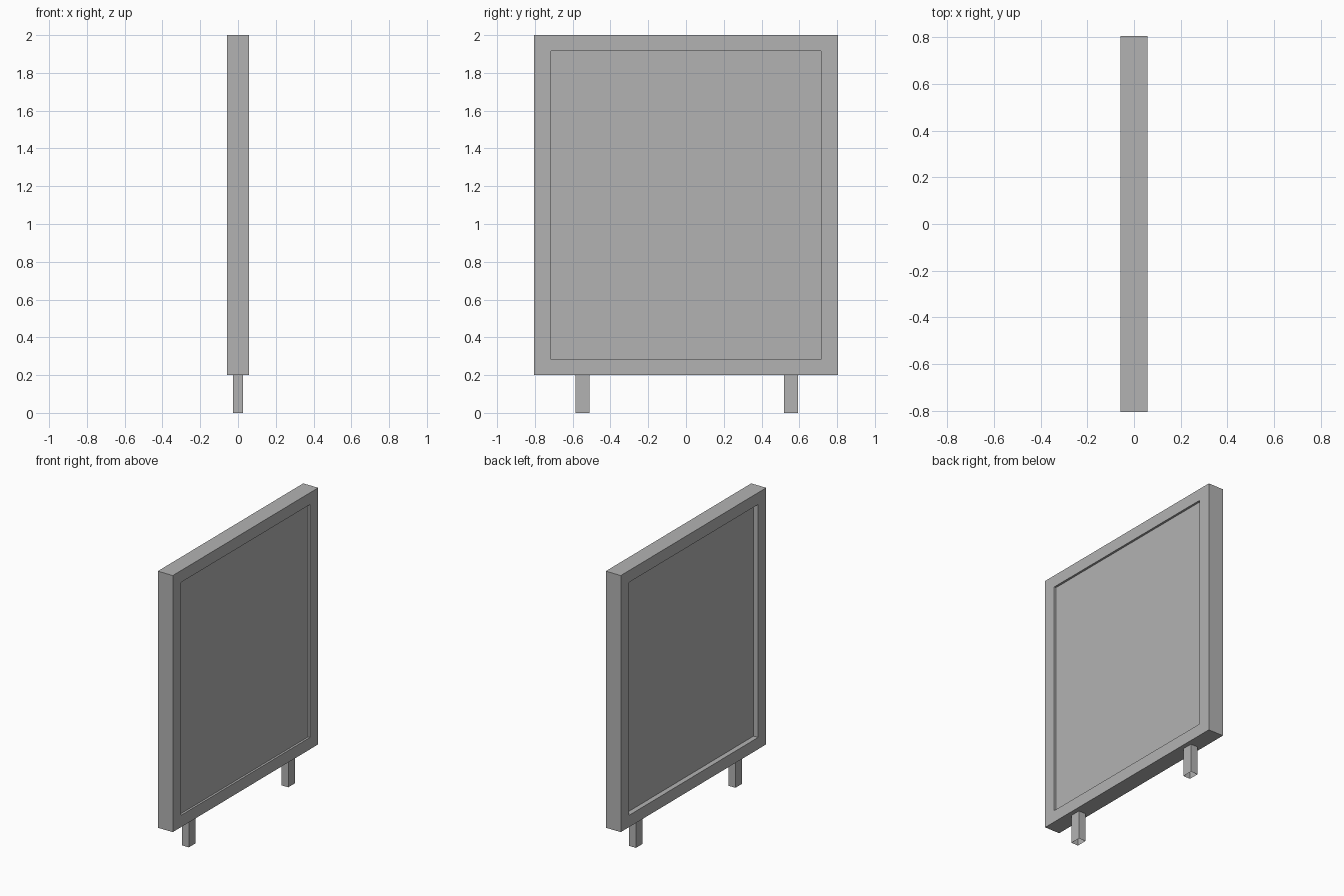
import bpy, bmesh
from mathutils import Vector

cube = bpy.data.objects.get("Cube")
if cube:
    bpy.data.objects.remove(cube, do_unlink=True)

grey = bpy.data.materials.new("plain_grey")
grey.use_nodes = True
colour = (0.45, 0.45, 0.45, 1)
grey.diffuse_color = colour
grey.node_tree.nodes["Principled BSDF"].inputs["Base Color"].default_value = colour


def box(low, high):
    """Return a bmesh box between two corners."""
    low, high = Vector(low), Vector(high)
    bm = bmesh.new()
    bmesh.ops.create_cube(bm, size=1)
    for v in bm.verts:
        v.co = (low + high) / 2 + v.co * (high - low)
    return bm


def finish(bm, name):
    mesh = bpy.data.meshes.new(name)
    bm.to_mesh(mesh)
    bm.free()
    mesh.materials.append(grey)
    bpy.context.collection.objects.link(bpy.data.objects.new(name, mesh))


# Board: a slab with a recessed panel on each broad side, deeper on -x
half_depth, half_width = 0.058, 0.806
panel_half_width, panel_bottom, panel_top = 0.716, 0.283, 1.917
bm = box((-half_depth, -half_width, 0.2), (half_depth, half_width, 2))
bm.normal_update()
for face in [f for f in bm.faces if abs(f.normal.x) > 0.9]:
    panel_x = 0.043 if face.normal.x > 0 else -0.023
    bmesh.ops.inset_individual(bm, faces=[face], thickness=0.05)
    for v in face.verts:
        v.co.y = panel_half_width if v.co.y > 0 else -panel_half_width
        v.co.z = panel_top if v.co.z > 1 else panel_bottom
    # Square recess walls between the border and the sunken panel
    bmesh.ops.inset_individual(bm, faces=[face], thickness=0)
    for v in face.verts:
        v.co.x = panel_x
finish(bm, "framed_board")

# Legs: short square tubes, open at the foot
for name, y in (("front_leg", -0.547), ("back_leg", 0.556)):
    bm = box((-0.027, y - 0.037, 0), (0.027, y + 0.037, 0.2))
    bm.normal_update()
    foot = [f for f in bm.faces if f.normal.z < -0.9]
    bmesh.ops.delete(bm, geom=foot, context='FACES_ONLY')
    finish(bm, name)
